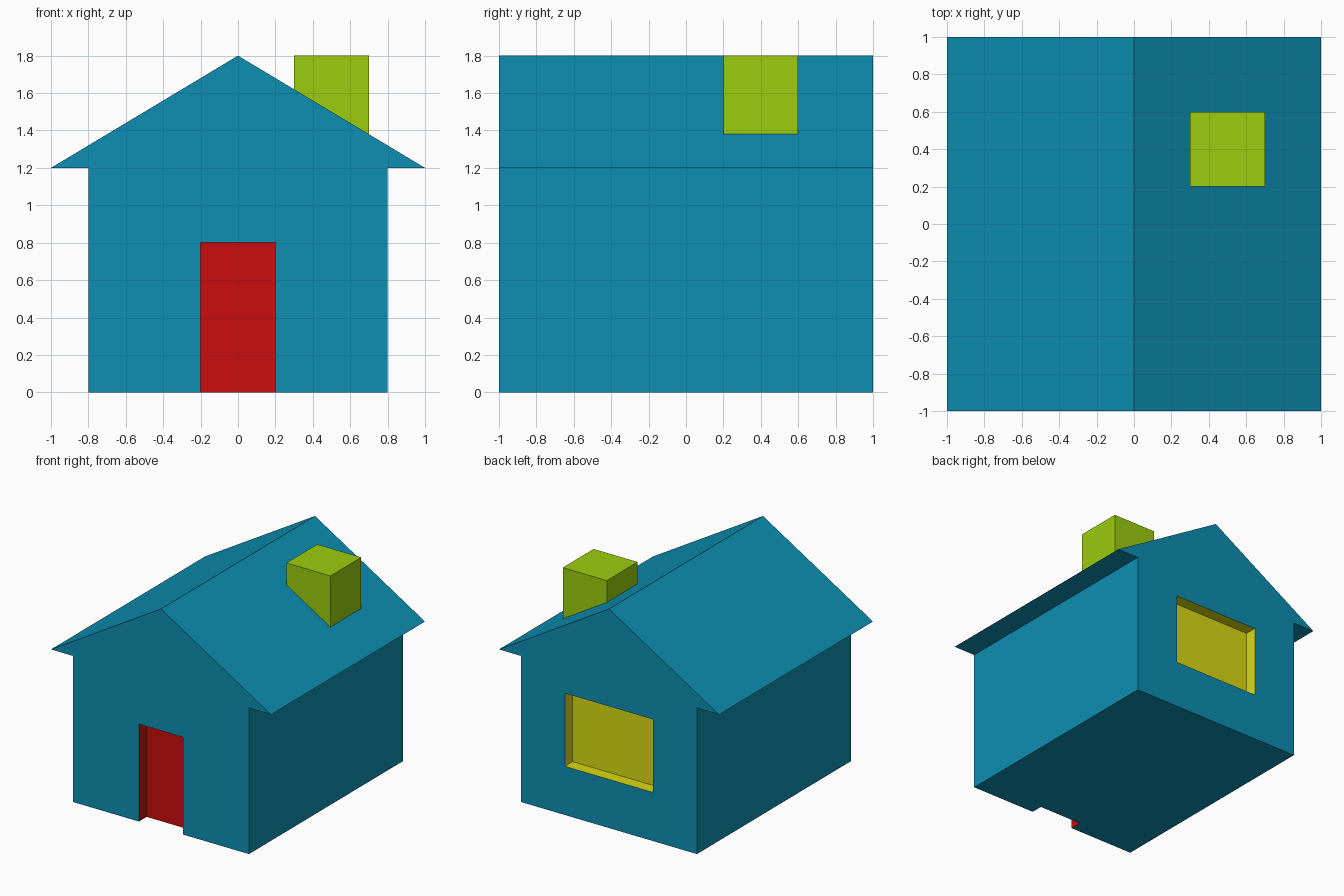
import bpy, bmesh

if "Cube" in bpy.data.objects:
    bpy.data.objects.remove(bpy.data.objects["Cube"])


def material(name, rgb):
    m = bpy.data.materials.new(name)
    m.diffuse_color = (*rgb, 1)
    m.use_nodes = True
    m.node_tree.nodes["Principled BSDF"].inputs["Base Color"].default_value = m.diffuse_color
    return m


MATS = [material("blue", (0.004, 0.275, 0.445)),
        material("red", (0.6, 0.004, 0.004)),
        material("yellow", (0.7, 0.7, 0.006)),
        material("lime", (0.33, 0.61, 0.004))]


def prism(name, profile, y0, y1, mat):
    """Extrude an (x, z) profile along y."""
    bm = bmesh.new()
    face = bm.faces.new([bm.verts.new((x, y0, z)) for x, z in profile])
    ext = bmesh.ops.extrude_face_region(bm, geom=[face])["geom"]
    verts = [v for v in ext if isinstance(v, bmesh.types.BMVert)]
    bmesh.ops.translate(bm, verts=verts, vec=(0, y1 - y0, 0))
    bmesh.ops.recalc_face_normals(bm, faces=bm.faces)
    for f in bm.faces:
        f.material_index = mat
    me = bpy.data.meshes.new(name)
    bm.to_mesh(me)
    bm.free()
    for m in MATS:
        me.materials.append(m)
    ob = bpy.data.objects.new(name, me)
    bpy.context.collection.objects.link(ob)
    return ob


def rect(x0, x1, z0, z1):
    return [(x0, z0), (x1, z0), (x1, z1), (x0, z1)]


def recess(target, cutter):
    """Carve the cutter out of the target, keeping the cutter's colour."""
    mod = target.modifiers.new(cutter.name, 'BOOLEAN')
    mod.operation = 'DIFFERENCE'
    mod.solver = 'EXACT'
    mod.object = cutter
    bpy.context.view_layer.objects.active = target
    bpy.ops.object.modifier_apply(modifier=mod.name)
    bpy.data.objects.remove(cutter)


# House body: walls and overhanging gable roof in one profile
half = [(0.8, 0), (0.8, 1.2), (1, 1.2)]
outline = half + [(0, 1.8)] + [(-x, z) for x, z in reversed(half)]
house = prism("house", outline, -1, 1, 0)

# Front door recess, open at the ground, and back window recess
recess(house, prism("door_cutter", rect(-0.2, 0.2, -0.2, 0.8), -1.2, -0.9, 1))
recess(house, prism("window_cutter", rect(-0.4, 0.4, 0.4, 1.0), 0.9, 1.2, 2))

# Chimney, its foot following the roof slope
prism("chimney", [(0.3, 1.61), (0.7, 1.37), (0.7, 1.8), (0.3, 1.8)], 0.2, 0.6, 3)
